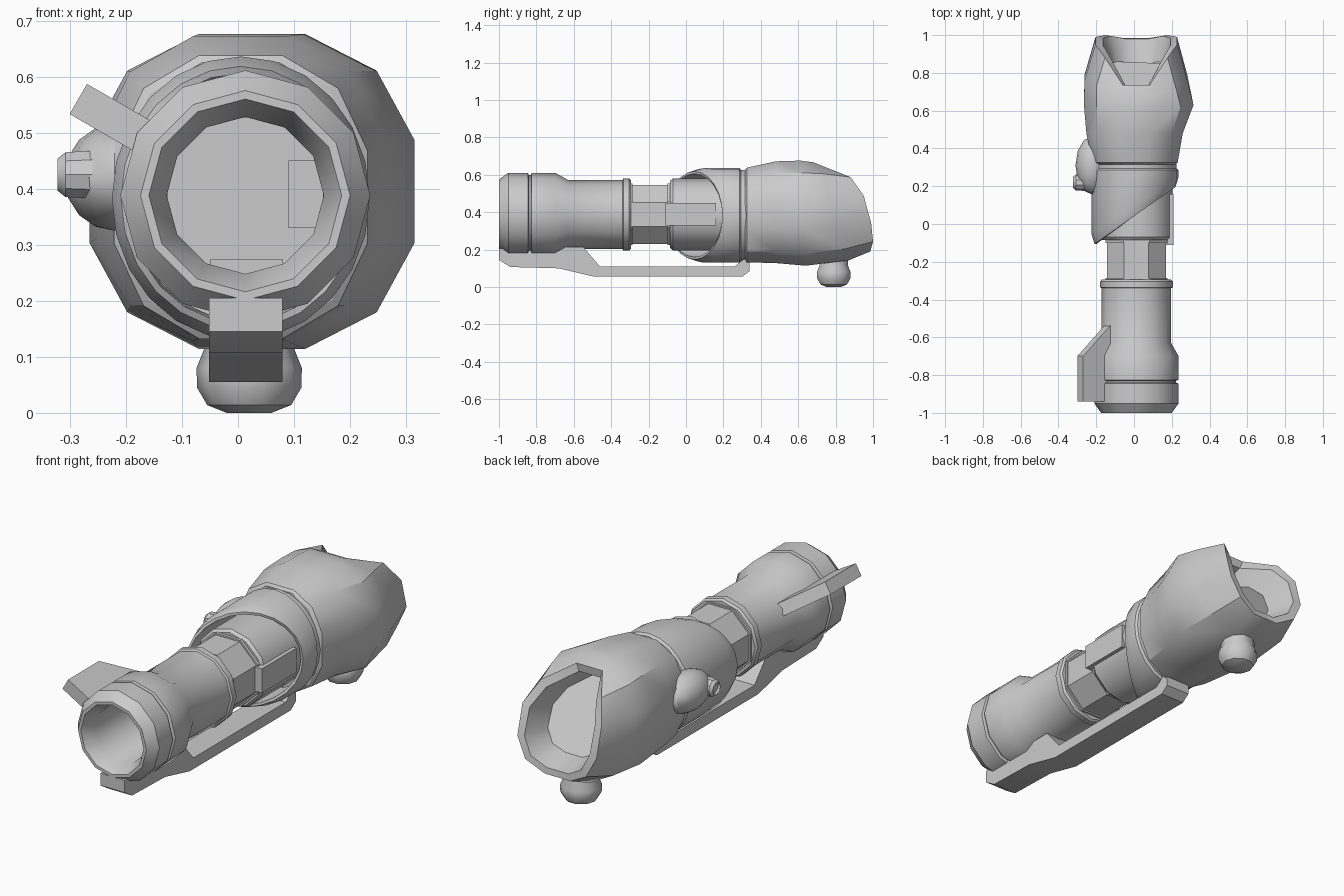
import bpy, bmesh
from math import sin, cos, tau, radians, copysign
from mathutils import Vector, Matrix

if "Cube" in bpy.data.objects:
    bpy.data.objects.remove(bpy.data.objects["Cube"])

CX, CZ = 0.013, 0.388          # barrel axis


def loft(name, rings, cap_start=False, cap_end=False, close=False):
    """Bridge equal-length point rings into one mesh."""
    bm = bmesh.new()
    vr = [[bm.verts.new(p) for p in r] for r in rings]
    n = len(vr[0])
    pairs = list(zip(vr, vr[1:])) + ([(vr[-1], vr[0])] if close else [])
    for a, b in pairs:
        for i in range(n):
            j = (i + 1) % n
            bm.faces.new((a[i], a[j], b[j], b[i]))
    if cap_start:
        bm.faces.new(vr[0])
    if cap_end:
        bm.faces.new(vr[-1])
    bmesh.ops.recalc_face_normals(bm, faces=bm.faces)
    me = bpy.data.meshes.new(name)
    bm.to_mesh(me)
    bm.free()
    ob = bpy.data.objects.new(name, me)
    bpy.context.collection.objects.link(ob)
    return ob


def lathe(name, profile, n=12, offset=0.0, **kw):
    """Revolve (radius, y) pairs about the barrel axis."""
    ang = [tau * (i + offset) / n for i in range(n)]
    return loft(name, [[(CX + r * sin(a), y, CZ + r * cos(a)) for a in ang]
                       for r, y in profile], **kw)


def prism(name, outline, a, b):
    """Extrude a (y, z) outline from x=a to x=b."""
    return loft(name, [[(x, y, z) for y, z in outline] for x in (a, b)], True, True)


def box(name, x0, x1, y0, y1, z0, z1):
    return prism(name, [(y0, z0), (y1, z0), (y1, z1), (y0, z1)], x0, x1)


def ball(name, loc, radii, u=12, v=8):
    bm = bmesh.new()
    bmesh.ops.create_uvsphere(bm, u_segments=u, v_segments=v, radius=1)
    bmesh.ops.transform(bm, verts=bm.verts,
                        matrix=Matrix.Translation(loc) @ Matrix.Diagonal((*radii, 1)))
    me = bpy.data.meshes.new(name)
    bm.to_mesh(me)
    bm.free()
    bpy.context.collection.objects.link(bpy.data.objects.new(name, me))


# Barrel: muzzle rings, tube and rear collar, with the bore inside
lathe("barrel", [(.14, .2), (.14, -.93), (.172, -1), (.187, -1), (.223, -.95), (.223, -.845),
                 (.21, -.84), (.21, -.83), (.223, -.825), (.223, -.70), (.184, -.63),
                 (.184, -.34), (.193, -.335), (.193, -.305), (.184, -.295), (.15, -.295)],
      cap_start=True)

# Eight-sided core with raised end bands
lathe("core", [(.15, -.3), (.178, -.3), (.178, -.285), (.17, -.285), (.17, -.1),
               (.178, -.1), (.178, -.08)], n=8, offset=.5)

# Receiver and the block on its side
lathe("receiver", [(.15, -.085), (.18, -.085), (.192, -.07), (.192, .27)])
box("side_block", .09, .208, -.11, .16, .33, .45)
box("inner_slab", -.05, .08, -.5, -.3, .235, .274)

# Fin, set radially on the upper left of the muzzle
fin = loft("fin", [[(r, y, t) for r, y in ((.15, -.94), (.344, -.94), (.344, -.7), (.16, -.52))]
                   for t in (-.031, .031)], True, True)
fin.matrix_world = Matrix.Translation((CX, 0, CZ)) @ Matrix.Rotation(radians(-150), 4, 'Y')

# Rail under the barrel
prism("rail", [(-1, .205), (-1, .145), (-.94, .107), (-.68, .1), (-.49, .055), (.3, .055),
               (.34, .085), (.34, .15), (.31, .15), (.26, .11), (-.46, .11), (-.55, .215)],
      -.052, .079)


# Sleeve with a slanted front edge: far forward on -x, set back on +x
def sleeve_ring(s, back=None, add=0.0):
    pts = []
    for i in range(24):
        a = tau * i / 24
        y = back if back is not None else .045 + .15 * sin(a) + add
        pts.append((.005 + .23 * s * sin(a), y, .383 + .253 * s * cos(a)))
    return pts


loft("sleeve", [sleeve_ring(.86, .27), sleeve_ring(.88), sleeve_ring(.93),
                sleeve_ring(1, add=.05), sleeve_ring(1, .285), sleeve_ring(.96, .295),
                sleeve_ring(.96, .33)])


# Rear housing: rounded twelve-sided sections ending in a slanted open rim
def section(ys, cx, cz, rx, rz):
    """ys: y for each height from the top pair of points to the bottom pair."""
    pts = []
    for i in range(12):
        a = tau * (i + .5) / 12
        row = min(i, 11 - i)
        s, c = sin(a), cos(a)
        s, c = (copysign(abs(v) ** .85, v) / .971 for v in (s, c))
        pts.append((cx + rx * s, ys[row], cz + rz * c))
    return pts


rim = (.735, .88, .95, .99, 1.0, .985)
loft("housing", [
    section([.315] * 6, .005, .385, .212, .24),
    section([.325] * 6, .005, .385, .226, .253),
    section([.48] * 6, .003, .40, .255, .272),
    section((.61, .62, .63, .63, .64, .64), .025, .395, .29, .281),
    section((.68, .73, .76, .79, .85, .87), .01, .405, .272, .262),
    section(rim, .012, .415, .216, .225),
    section([y - .005 for y in rim], .015, .41, .178, .19),
    section([y - .14 for y in rim], .02, .395, .14, .15)], True, True)

# Side dome with its small button
ball("side_dome", (-.22, .31, .42), (.09, .155, .095))
loft("side_button", [[(x, .22 + r * cos(tau * i / 10), .425 + r * sin(tau * i / 10))
                      for i in range(10)]
                     for x, r in ((-.26, .045), (-.308, .042), (-.322, .03), (-.312, .022))],
     cap_end=True)

# Knob under the housing
loft("bottom_knob", [[(.02 + r * cos(tau * i / 10), .79 + r * sin(tau * i / 10), z)
                      for i in range(10)]
                     for r, z in ((.082, .19), (.08, .115), (.094, .08), (.093, .045),
                                  (.075, .014), (.04, 0))], cap_end=True)

# Smooth shading that keeps the hard edges
for ob in bpy.context.scene.objects:
    ob.select_set(True)
    bpy.context.view_layer.objects.active = ob
bpy.ops.object.shade_smooth_by_angle(angle=radians(34))
